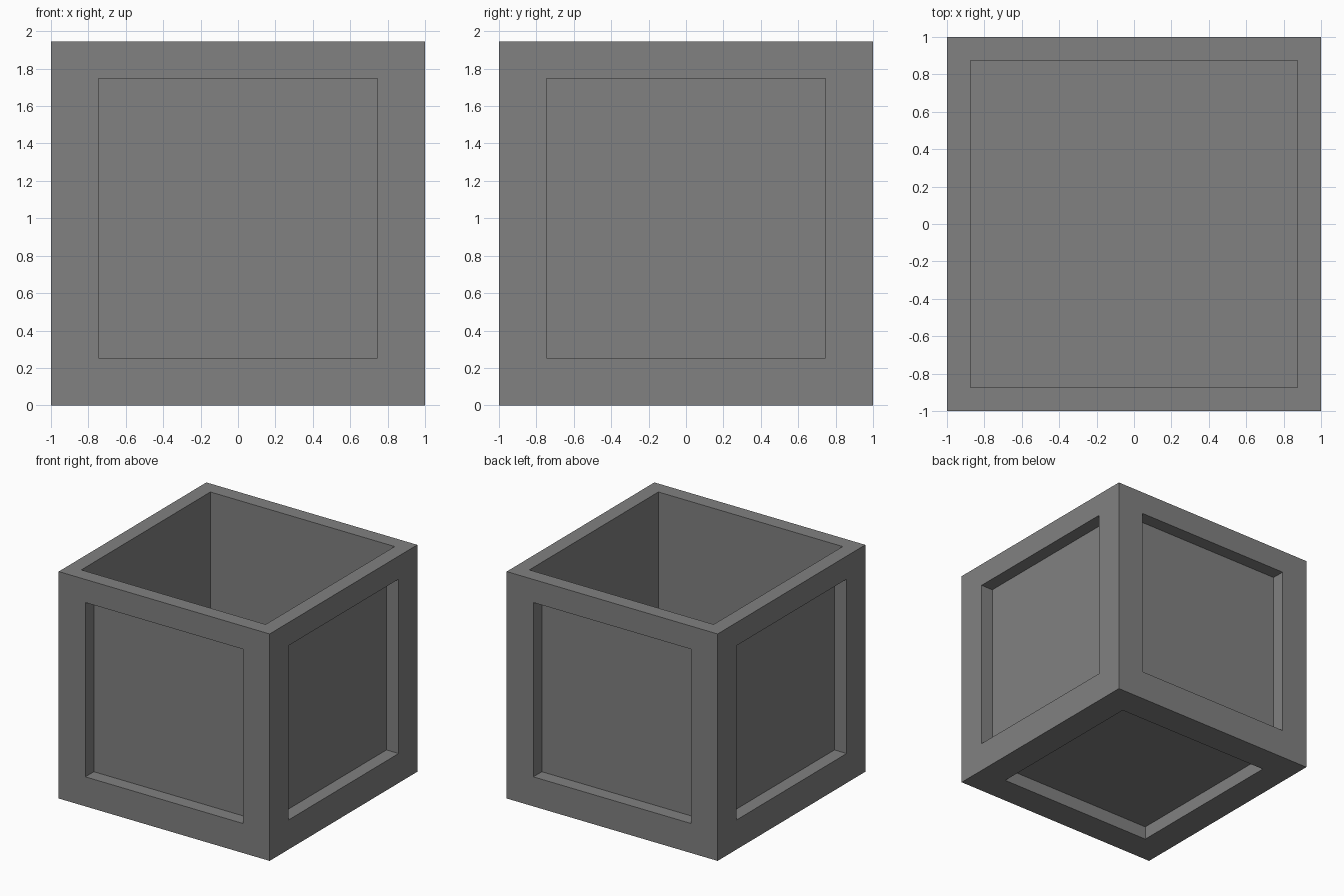
import bpy, bmesh

if "Cube" in bpy.data.objects:
    bpy.data.objects.remove(bpy.data.objects["Cube"])

MARGIN = 0.253   # frame width around each sunken panel
RECESS = 0.115   # panel depth
WALL = 0.126     # rim thickness
HEIGHT = 1.945
FLOOR = 0.126    # height of the inside floor

grey = bpy.data.materials.new("grey")
grey.diffuse_color = (0.22, 0.22, 0.22, 1)
grey.use_nodes = True
grey.node_tree.nodes["Principled BSDF"].inputs["Base Color"].default_value = grey.diffuse_color


def sink(bm, faces, margin, depth):
    """Inset each face, then push it straight inwards."""
    bmesh.ops.inset_individual(bm, faces=faces, thickness=margin, use_even_offset=True)
    bmesh.ops.inset_individual(bm, faces=faces, thickness=0.0, depth=-depth)


bm = bmesh.new()
bmesh.ops.create_cube(bm, size=2)
bmesh.ops.translate(bm, verts=bm.verts, vec=(0, 0, 1))
bm.normal_update()
top = [f for f in bm.faces if f.normal.z > 0.5]
others = [f for f in bm.faces if f.normal.z < 0.5]

# Sunken square panels on the four sides and the underside
sink(bm, others, MARGIN, RECESS)

# Trim the rim, then hollow out the open top
for v in top[0].verts:
    v.co.z = HEIGHT
bm.normal_update()
sink(bm, top, WALL, HEIGHT - FLOOR)

mesh = bpy.data.meshes.new("open_box")
bm.to_mesh(mesh)
bm.free()
mesh.materials.append(grey)
box = bpy.data.objects.new("open_box", mesh)
bpy.context.collection.objects.link(box)
